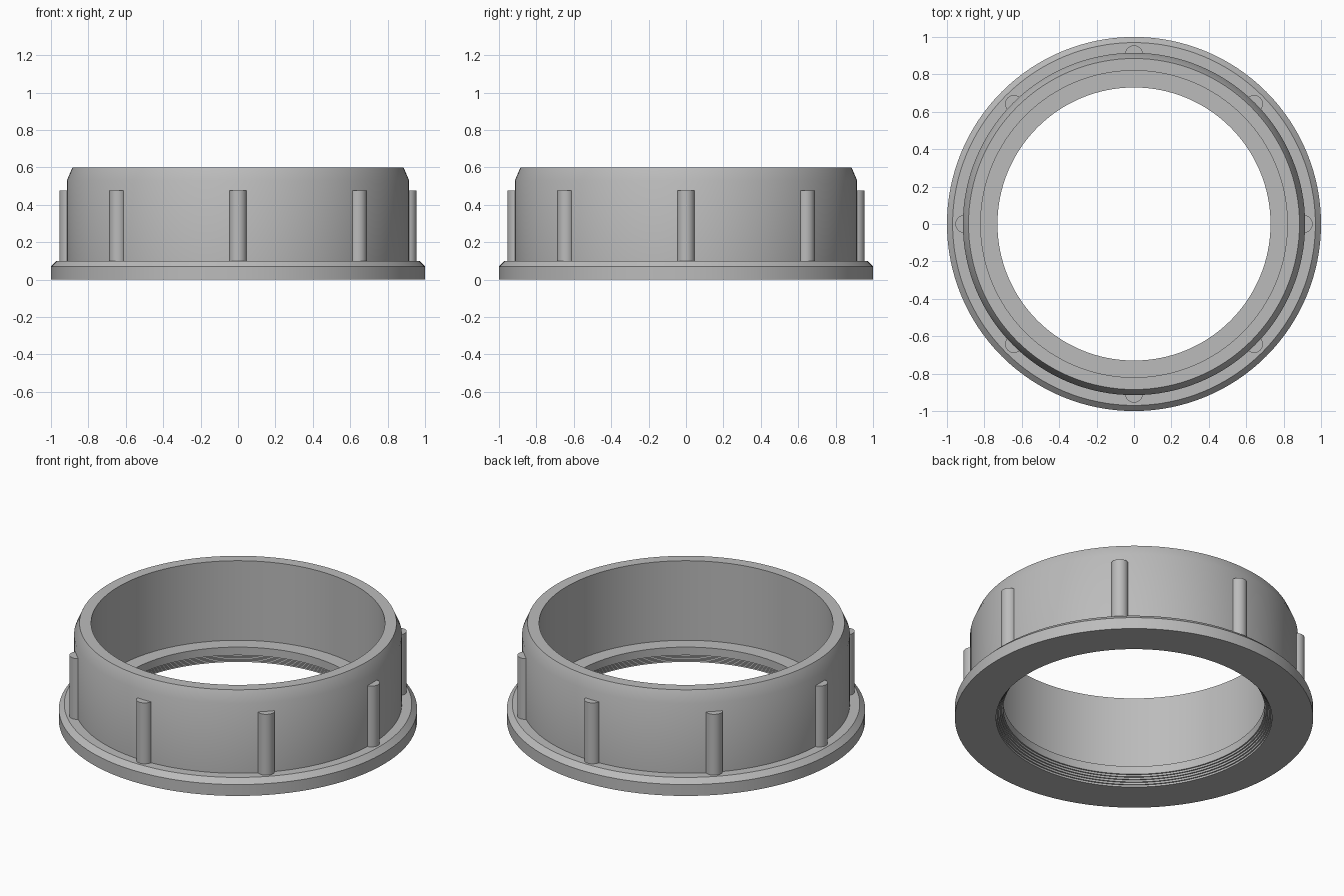
import bpy, bmesh, math
from mathutils import Matrix, Vector

SEGMENTS = 128
RIBS = 8

cube = bpy.data.objects.get("Cube")
if cube:
    bpy.data.objects.remove(cube, do_unlink=True)

grey = bpy.data.materials.new("plain grey")
grey.use_nodes = True
grey.diffuse_color = (0.5, 0.5, 0.5, 1)
grey.node_tree.nodes["Principled BSDF"].inputs["Base Color"].default_value = (0.5, 0.5, 0.5, 1)


def finish(bm, name):
    """Turn the bmesh into a smooth-shaded object with crisp edges."""
    bmesh.ops.recalc_face_normals(bm, faces=bm.faces)
    mesh = bpy.data.meshes.new(name)
    bm.to_mesh(mesh)
    bm.free()
    mesh.materials.append(grey)
    obj = bpy.data.objects.new(name, mesh)
    bpy.context.collection.objects.link(obj)
    bpy.ops.object.select_all(action='DESELECT')
    obj.select_set(True)
    bpy.context.view_layer.objects.active = obj
    bpy.ops.object.shade_smooth_by_angle(angle=math.radians(30))
    return obj


def lathe(name, profile):
    """Revolve a closed (radius, height) outline around z."""
    bm = bmesh.new()
    verts = [bm.verts.new((r, 0, z)) for r, z in profile]
    edges = [bm.edges.new((v, verts[i - 1])) for i, v in enumerate(verts)]
    bmesh.ops.spin(bm, geom=verts + edges, cent=(0, 0, 0), axis=(0, 0, 1),
                   angle=math.tau, steps=SEGMENTS, use_merge=True)
    bmesh.ops.remove_doubles(bm, verts=bm.verts, dist=1e-5)
    return finish(bm, name)


# Ring body: flange, outer wall with bevelled rim, inner wall and ledge
outline = [(1, 0), (1, 0.07), (0.97, 0.1), (0.915, 0.1), (0.915, 0.53),
           (0.885, 0.6), (0.82, 0.6), (0.82, 0.11), (0.73, 0.11)]

# Fine steps widening the bore towards the underside
STEPS = 5
for i in range(STEPS):
    z = 0.06 * (1 - i / STEPS)
    outline += [(0.73 + 0.04 * i / STEPS, z), (0.73 + 0.04 * (i + 1) / STEPS, z)]
outline.append((0.77, 0))
lathe("collar_ring", outline)

# Rounded grip ribs around the outer wall
for i in range(RIBS):
    bm = bmesh.new()
    bmesh.ops.create_cone(bm, cap_ends=True, segments=32, radius1=0.047,
                          radius2=0.047, depth=0.375)
    offset = Matrix.Translation(Vector((0.908, 0, 0.2875)))
    turn = Matrix.Rotation(math.tau * i / RIBS, 4, 'Z')
    bm.transform(turn @ offset)
    finish(bm, f"grip_rib_{i + 1}")
